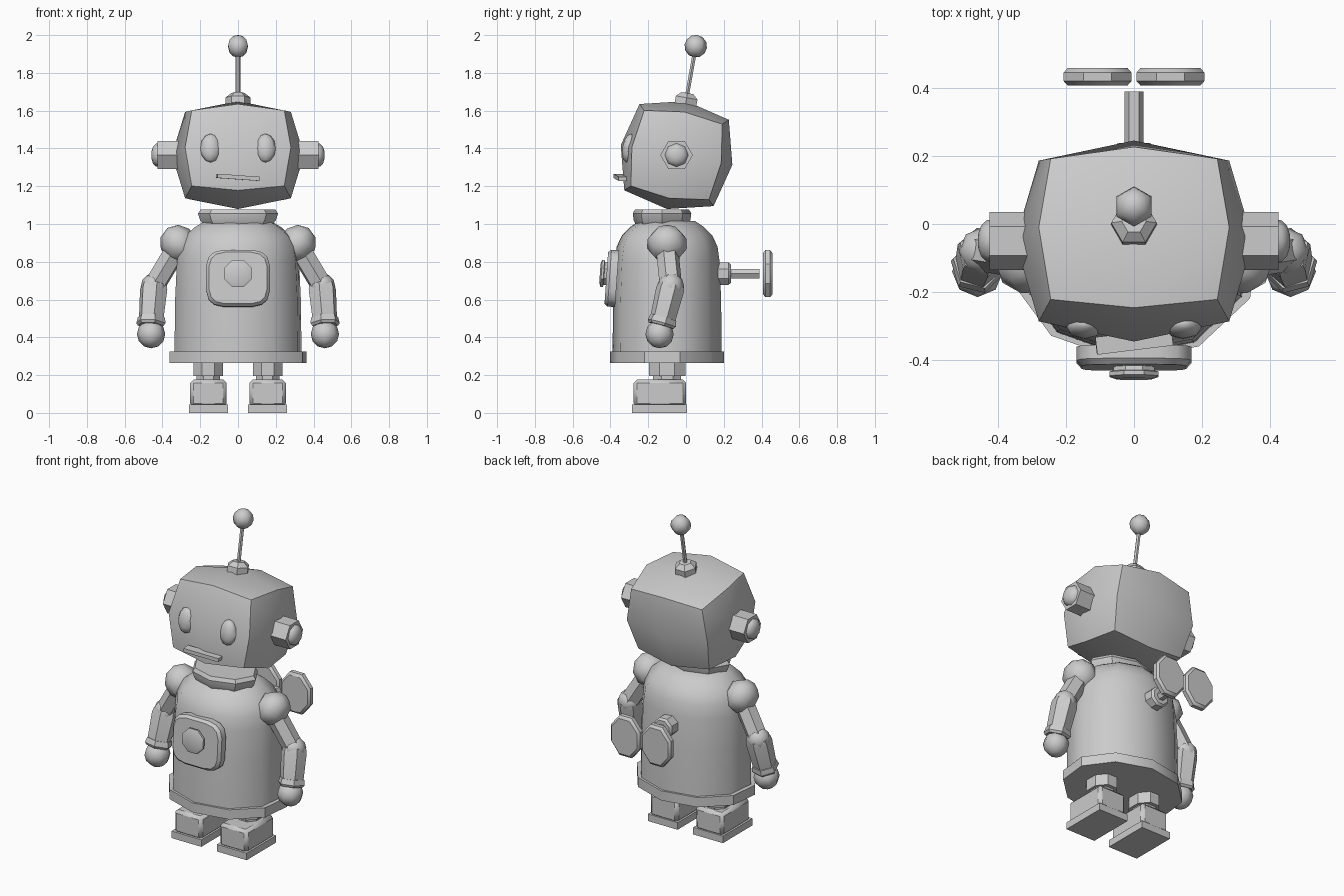
import bpy, bmesh
from math import sin, cos, pi, radians
from mathutils import Vector, Matrix, Euler

if "Cube" in bpy.data.objects:
    bpy.data.objects.remove(bpy.data.objects["Cube"])

HEAD = (0, -0.05, 1.365)
TILT = (radians(-10), 0, 0)
FRONT, BACK, SIDE = (pi / 2, 0, 0), (-pi / 2, 0, 0), (0, pi / 2, 0)


def finish(name, bm, loc, rot, mirror=False, bevel=0, angle=35):
    """Bake the placement, then add bevel, mirror and shading."""
    r = rot if hasattr(rot, "to_matrix") else Euler(rot)
    bm.transform(Matrix.Translation(loc) @ r.to_matrix().to_4x4())
    bmesh.ops.recalc_face_normals(bm, faces=bm.faces)
    me = bpy.data.meshes.new(name)
    bm.to_mesh(me)
    bm.free()
    ob = bpy.data.objects.new(name, me)
    bpy.context.collection.objects.link(ob)
    bpy.ops.object.select_all(action='DESELECT')
    ob.select_set(True)
    bpy.context.view_layer.objects.active = ob
    bpy.ops.object.shade_smooth_by_angle(angle=radians(angle))
    if bevel:
        m = ob.modifiers.new("Bevel", 'BEVEL')
        m.width, m.segments = bevel, 1
    if mirror:
        m = ob.modifiers.new("Mirror", 'MIRROR')
        m.use_axis[0] = True
    return ob


def loft(name, rings, n, loc, rot=(0, 0, 0), phase=0.0, power=1.0, **kw):
    """Stack of n-sided rings (height, rx, ry) along local z, capped."""
    bm = bmesh.new()

    def shape(v):
        return (1 if v > 0 else -1) * abs(v) ** power

    loops = []
    for z, rx, ry in rings:
        loops.append([bm.verts.new((rx * shape(cos(phase + 2 * pi * i / n)),
                                    ry * shape(sin(phase + 2 * pi * i / n)), z))
                      for i in range(n)])
    for a, b in zip(loops, loops[1:]):
        for i in range(n):
            j = (i + 1) % n
            bm.faces.new((a[i], a[j], b[j], b[i]))
    bm.faces.new(loops[0])
    bm.faces.new(loops[-1])
    bmesh.ops.remove_doubles(bm, verts=bm.verts, dist=0.0005)
    return finish(name, bm, loc, rot, **kw)


def round_rings(rings):
    return [(z, r, r) for z, r in rings]


def ball(name, r, n, k, loc, rot=(0, 0, 0), scale=(1, 1, 1), centre=0.0, **kw):
    rings = []
    for i in range(k + 1):
        a = pi * i / k
        s = max(sin(a), 0.0001)
        rings.append((centre - r * scale[2] * cos(a), r * scale[0] * s, r * scale[1] * s))
    return loft(name, rings, n, loc, rot, angle=60, **kw)


def limb(name, p, q, rings, n, **kw):
    p, q = Vector(p), Vector(q)
    d = q - p
    return loft(name, round_rings([(t * d.length, r) for t, r in rings]), n, p,
                d.to_track_quat('Z', 'Y'), mirror=True, **kw)


def box(name, size, loc, rot=(0, 0, 0), **kw):
    bm = bmesh.new()
    bmesh.ops.create_cube(bm, size=1)
    bm.transform(Matrix.Diagonal((*size, 1)))
    return finish(name, bm, loc, rot, **kw)


# Head: subdivided cube pulled towards a ball
bm = bmesh.new()
bmesh.ops.create_cube(bm, size=2)
bmesh.ops.subdivide_edges(bm, edges=bm.edges[:], cuts=1, use_grid_fill=True)
for v in bm.verts:
    f = {1: 1.0, 2: 0.8, 3: 0.70}[round(v.co.length_squared)]
    v.co = Vector((v.co.x * 0.35, v.co.y * 0.3, v.co.z * 0.29)) * f
finish("head", bm, HEAD, TILT, angle=60)

# Ears and their caps
loft("ear", round_rings([(0.30, 0.086), (0.425, 0.086)]), 6, HEAD, SIDE, phase=pi / 2, mirror=True)
loft("ear_cap", round_rings([(0.41, 0.066), (0.435, 0.06), (0.45, 0.045), (0.458, 0.02)]), 8,
     HEAD, SIDE, mirror=True, angle=60)

# Face
ball("eye", 0.055, 8, 6, (0.145, -0.303, 1.402), TILT, (1, 0.62, 1.4), mirror=True)
box("mouth", (0.225, 0.052, 0.022), (0, -0.345, 1.247), (0, radians(4), radians(7)))

# Antenna
loft("antenna_base", round_rings([(0.26, 0.067), (0.308, 0.067), (0.333, 0.036)]), 6, HEAD, TILT)
loft("antenna_rod", round_rings([(0.32, 0.012), (0.55, 0.012)]), 6, HEAD, TILT)
ball("antenna_ball", 0.06, 6, 6, HEAD, TILT, centre=0.585, phase=pi / 2)

# Body, base rim and collar
profile = [(0.32, 0.290), (0.60, 0.287), (0.80, 0.279), (0.88, 0.268),
           (0.94, 0.240), (0.985, 0.195), (1.015, 0.150)]
P = radians(-95)
loft("body", [(z, r * 1.19, r) for z, r in profile], 10, (0, -0.1, 0), phase=P, angle=50)
loft("base_rim", [(0.265, 0.371, 0.303), (0.325, 0.371, 0.303)], 10, (0, -0.1, 0), phase=P)
loft("collar", [(1.0, 0.185, 0.14), (1.02, 0.20, 0.15), (1.055, 0.212, 0.155), (1.077, 0.197, 0.143)],
     8, (0, -0.127, 0))

# Chest panel and button
CHEST = (0, -0.40, 0.713)
chest_rot = (radians(86), 0, 0)
loft("chest_panel", [(-0.035, 0.17, 0.152), (0.005, 0.17, 0.152), (0.022, 0.155, 0.138)],
     16, CHEST, chest_rot, phase=pi / 16, power=0.5)
loft("chest_button", round_rings([(0.015, 0.063), (0.033, 0.066), (0.036, 0.078), (0.048, 0.078), (0.056, 0.055)]),
     8, (0, -0.40, 0.735), chest_rot, phase=pi / 8)

# Wind-up key on the back
KEY = (0, 0, 0.737)
loft("key_hub", round_rings([(0.15, 0.064), (0.225, 0.064), (0.238, 0.052)]), 8, KEY, BACK, phase=pi / 8)
loft("key_shaft", round_rings([(0.22, 0.028), (0.39, 0.028)]), 6, KEY, BACK)
loft("key_wing", [(0.408, 0.096, 0.118), (0.42, 0.108, 0.135), (0.445, 0.108, 0.135), (0.458, 0.096, 0.118)],
     8, (0.107, 0, 0.737), BACK, phase=pi / 8, mirror=True)

# Arms
SHOULDER, ELBOW, WRIST = (0.325, -0.10, 0.87), (0.445, -0.08, 0.67), (0.46, -0.125, 0.49)
ball("shoulder", 0.108, 8, 5, (0.315, -0.10, 0.895), (0, radians(35), 0), (0.9, 1, 0.95), mirror=True)
limb("upper_arm", SHOULDER, ELBOW, [(0, 0.06), (1, 0.06)], 6)
ball("elbow", 0.07, 8, 6, ELBOW, mirror=True)
limb("forearm", ELBOW, WRIST, [(-0.05, 0.07), (0.1, 0.076), (1, 0.068)], 6)
limb("cuff", (0.459, -0.120, 0.505), (0.462, -0.132, 0.462), [(0, 0.074), (0.7, 0.08), (1, 0.07)], 6)
ball("hand", 0.075, 8, 6, (0.46, -0.14, 0.417), mirror=True)

# Legs and feet
FOOT_X = 0.157
loft("leg", [(0.195, 0.085, 0.104), (0.275, 0.085, 0.104)], 8, (FOOT_X, -0.1, 0), phase=pi / 8, mirror=True)
loft("ankle", [(0.165, 0.068, 0.08), (0.2, 0.068, 0.08)], 8, (FOOT_X, -0.1, 0), phase=pi / 8, mirror=True)
box("foot", (0.192, 0.278, 0.145), (FOOT_X, -0.138, 0.104), bevel=0.018, mirror=True)
box("sole", (0.206, 0.292, 0.044), (FOOT_X, -0.14, 0.022), mirror=True)
